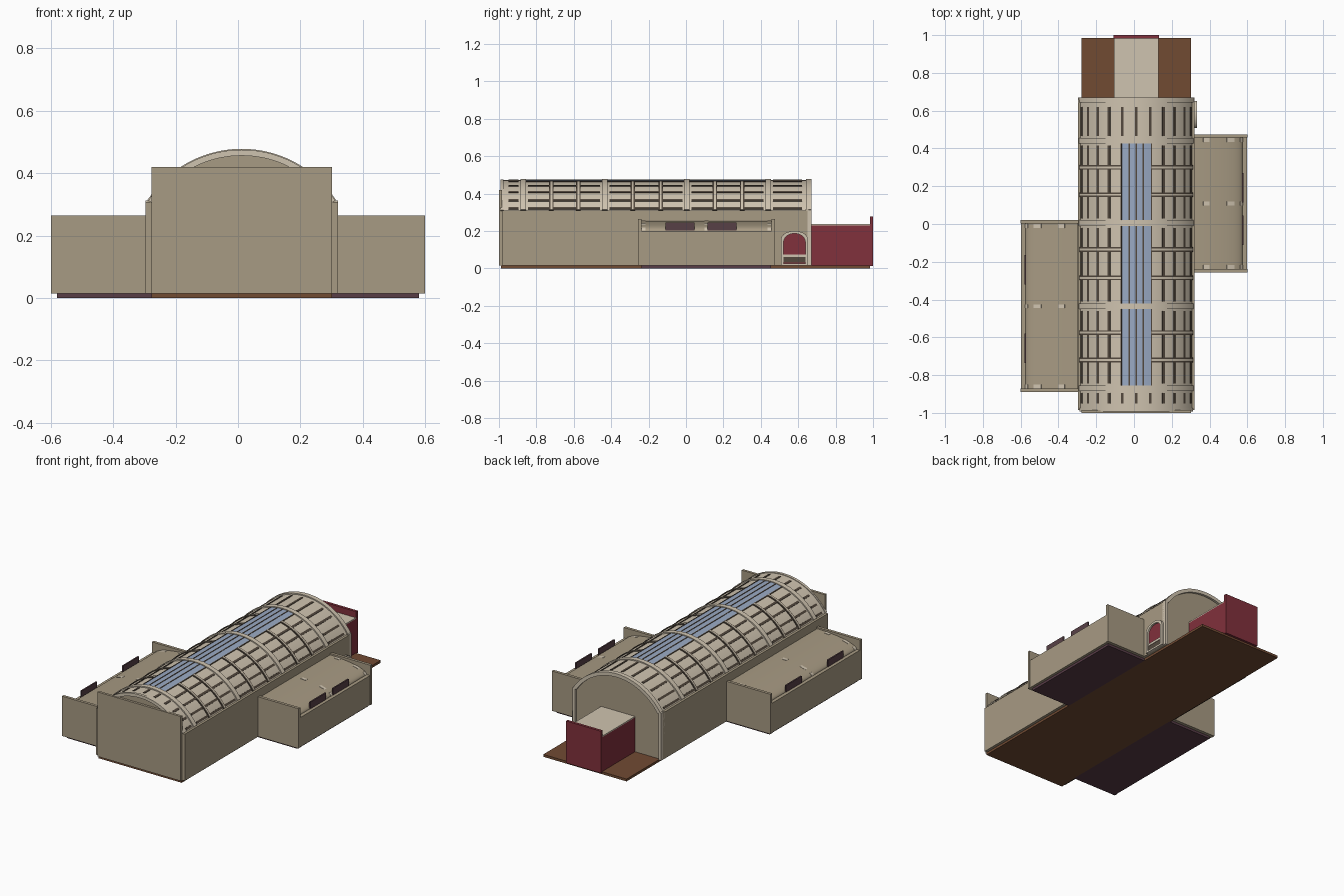
import bpy
import bmesh
from math import sin, cos, radians

if "Cube" in bpy.data.objects:
    bpy.data.objects.remove(bpy.data.objects["Cube"], do_unlink=True)


def material(name, r, g, b):
    m = bpy.data.materials.new(name)
    m.use_nodes = True
    c = [(v / 255) ** 2.2 for v in (r, g, b)] + [1]
    m.diffuse_color = c
    m.node_tree.nodes["Principled BSDF"].inputs["Base Color"].default_value = c
    return m


STONE = material("tan stone", 166, 153, 130)
PALE = material("pale roof", 206, 194, 174)
DARK = material("dark brown rib", 84, 74, 64)
GLASS = material("blue glass", 152, 168, 194)
RED = material("dark red", 128, 52, 62)
FLOOR = material("brown floor", 112, 76, 54)
PLUM = material("plum window", 88, 66, 72)
BASE = material("dark base", 88, 62, 72)

parts = []


def prism(name, pts, axis, lo, hi, mat):
    """Extrude a 2D outline: along y it holds (x, z), along x it holds (y, z)."""
    bm = bmesh.new()
    place = (lambda p: (p[0], lo, p[1])) if axis == "y" else (lambda p: (lo, p[0], p[1]))
    face = bm.faces.new([bm.verts.new(place(p)) for p in pts])
    out = bmesh.ops.extrude_face_region(bm, geom=[face])
    moved = [g for g in out["geom"] if isinstance(g, bmesh.types.BMVert)]
    step = (0, hi - lo, 0) if axis == "y" else (hi - lo, 0, 0)
    bmesh.ops.translate(bm, verts=moved, vec=step)
    bmesh.ops.recalc_face_normals(bm, faces=bm.faces)
    mesh = bpy.data.meshes.new(name)
    bm.to_mesh(mesh)
    bm.free()
    mesh.materials.append(mat)
    ob = bpy.data.objects.new(name, mesh)
    bpy.context.collection.objects.link(ob)
    parts.append(ob)
    return ob


def box(name, x0, x1, y0, y1, z0, z1, mat):
    return prism(name, [(x0, z0), (x1, z0), (x1, z1), (x0, z1)], "y", y0, y1, mat)


def arc(cx, cz, rx, rz, a0, a1, n):
    """Points on an ellipse, with angles measured from straight up."""
    angles = [radians(a0 + (a1 - a0) * i / n) for i in range(n + 1)]
    return [(cx + rx * sin(a), cz + rz * cos(a)) for a in angles]


# Hall vault measurements
CX, CZ, R, EDGE = 0.012, 0.118, 0.353, 57


def vault(name, rise, a0, a1, y0, y1, mat):
    n = max(2, int(abs(a1 - a0) / 3))
    outer = arc(CX, CZ, R + rise, R + rise, a0, a1, n)
    inner = arc(CX, CZ, R - 0.015, R - 0.015, a1, a0, n)
    return prism(name, outer + inner, "y", y0, y1, mat)


# Floors
box("hall_floor", -0.277, 0.302, -0.99, 0.985, 0, 0.015, FLOOR)

# Main hall body, gables and front facade
box("hall_walls", -0.297, 0.32, -0.985, 0.65, 0.015, 0.308, STONE)
for name, y0, y1 in (("front_gable", -0.985, -0.97), ("back_gable", 0.64, 0.656)):
    prism(name, arc(CX, CZ, R - 0.012, R - 0.012, -EDGE, EDGE, 36), "y", y0, y1, STONE)
box("back_wall", -0.29, 0.313, 0.64, 0.656, 0.015, 0.315, STONE)
box("front_facade", -0.277, 0.302, -1.0, -0.984, 0.015, 0.42, STONE)

# Vaulted roof and end rims
vault("roof_shell", 0, -EDGE, EDGE, -0.985, 0.65, PALE)
vault("front_rim", 0.004, -EDGE, EDGE, -0.992, -0.975, PALE)
vault("back_rim", 0.007, -EDGE, EDGE, 0.642, 0.67, PALE)
for x in (-0.297, 0.302):
    box("back_corner_pier", x, x + 0.018, 0.64, 0.67, 0.015, 0.312, PALE)

# Pale main arches
ARCHES = [-0.87, -0.435, 0.005, 0.44]
for y in ARCHES:
    vault("main_arch", 0.007, -EDGE, EDGE, y - 0.015, y + 0.015, PALE)

# Dark secondary arches with a pale cap, broken by the skylight
for y in (-0.72, -0.575, -0.285, -0.135, 0.155, 0.3):
    for a0, a1 in ((-EDGE, -13), (13, EDGE)):
        vault("secondary_arch", 0.004, a0, a1, y - 0.012, y + 0.012, DARK)
        vault("secondary_arch_cap", 0.006, a0, a1, y - 0.005, y + 0.005, PALE)

# Lengthwise purlins in each bay; the crown ones only at the two ends
SIDE = [24, 35, 46, 55]
stops = [-0.975] + ARCHES + [0.645]
for i, (y0, y1) in enumerate(zip(stops, stops[1:])):
    end_bay = i in (0, len(stops) - 2)
    angles = [s * a for a in SIDE for s in (-1, 1)]
    if end_bay:
        angles += [-12, 0, 12]
    for a in angles:
        vault("purlin", 0.003, a - 1.1, a + 1.1, y0 + 0.025, y1 - 0.025, DARK)

# Skylights with glazing bars
for y0, y1 in ((-0.855, -0.45), (-0.42, 0.425)):
    vault("skylight", 0.002, -13, 13, y0, y1, GLASS)
    for a in (-13, -6, 0, 6, 13):
        vault("glazing_bar", 0.004, a - 0.5, a + 0.5, y0, y1, DARK)


# Side wings: curved roof behind a ledge, end parapets, upright windows
def wing(label, s, y0, y1, windows):
    def span(name, a, b, *rest):
        box(label + name, min(s * a, s * b), max(s * a, s * b), *rest)

    def curve(grow, a0, a1, n):
        return [(s * x, z) for x, z in
                arc(0.30, 0.2, 0.275 + grow, 0.056 + grow, a0, a1, n)]

    span("_base", 0.27, 0.58, y0 + 0.02, y1 - 0.02, 0, 0.015, BASE)
    span("_wall", 0.29, 0.597, y0 + 0.005, y1 - 0.005, 0.015, 0.2, STONE)
    prism(label + "_roof", [(s * 0.3, 0.19)] + curve(0, 0, 90, 24), "y",
          y0 + 0.01, y1 - 0.01, STONE)
    for y in (y0, y1 - 0.018):
        span("_parapet", 0.29, 0.6, y, y + 0.018, 0.015, 0.265, STONE)
    for y in (y0 + 0.03, (y0 + y1) / 2, y1 - 0.03):
        for a0, a1 in ((14, 21), (44, 57), (72, 89)):
            outline = curve(0.002, a0, a1, 4) + curve(-0.006, a1, a0, 4)
            prism(label + "_rib", outline, "y", y - 0.01, y + 0.01, PALE)
    for w0, w1 in windows:
        span("_window", 0.572, 0.581, w0, w1, 0.203, 0.245, PLUM)


wing("left_wing", 1, -0.257, 0.475, [(-0.11, 0.045), (0.115, 0.27)])
wing("right_wing", -1, -0.89, 0.02, [(-0.32, -0.165), (-0.735, -0.58)])


# Arched side door
def arch_outline(half, top):
    c = 0.58
    return [(c + half, 0.016)] + arc(c, top - 0.045, half, 0.045, 90, -90, 16) \
        + [(c - half, 0.016)]


prism("door_frame", arch_outline(0.072, 0.2) + arch_outline(0.058, 0.186)[::-1],
      "x", 0.315, 0.334, PALE)
prism("door_panel", arch_outline(0.06, 0.188), "x", 0.315, 0.323, RED)
box("door_rail", 0.32, 0.328, 0.522, 0.638, 0.06, 0.075, PALE)
box("door_lower_panel", 0.32, 0.326, 0.522, 0.638, 0.03, 0.06, DARK)
box("door_step", 0.315, 0.334, 0.51, 0.65, 0.015, 0.027, PALE)

# Rear entrance block
box("entrance_block", -0.105, 0.13, 0.65, 0.985, 0.015, 0.23, RED)
box("entrance_roof", -0.105, 0.13, 0.656, 0.983, 0.23, 0.237, PALE)
box("entrance_screen", -0.108, 0.133, 0.983, 1.0, 0.012, 0.276, RED)

# Smooth the curves, keep the edges sharp
bpy.ops.object.select_all(action="DESELECT")
for ob in parts:
    ob.select_set(True)
bpy.context.view_layer.objects.active = parts[0]
bpy.ops.object.shade_smooth_by_angle(angle=radians(25))
